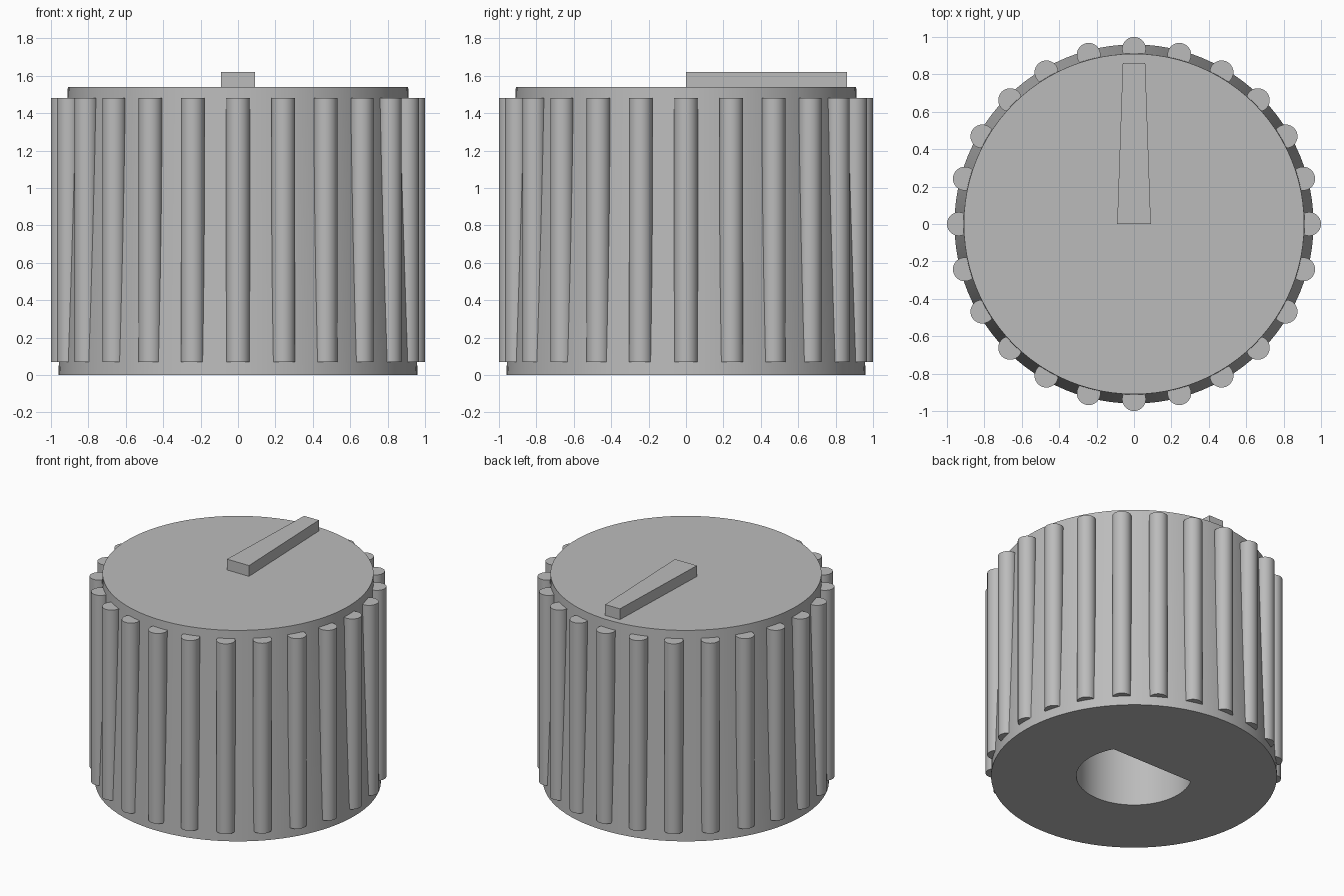
import bpy, bmesh
from math import pi, sin, cos, asin, radians

cube = bpy.data.objects.get("Cube")
if cube:
    bpy.data.objects.remove(cube, do_unlink=True)

BODY_H, R_BOTTOM, R_TOP = 1.54, 0.96, 0.91
RIB_COUNT, RIB_R, RIB_LOW, RIB_HIGH = 24, 0.0635, 0.07, 1.48
BORE_R, BORE_FLAT, BORE_DEPTH = 0.387, 0.19, 1.1

# Single grey plastic
grey = bpy.data.materials.new("grey_plastic")
grey.use_nodes = True
colour = (0.5, 0.5, 0.5, 1)
grey.diffuse_color = colour
grey.node_tree.nodes["Principled BSDF"].inputs["Base Color"].default_value = colour


def prism(name, outline, low, high, top_scale=1.0):
    """Solid between a flat outline at low and its scaled copy at high."""
    bm = bmesh.new()
    bottom = [bm.verts.new((x, y, low)) for x, y in outline]
    top = [bm.verts.new((x * top_scale, y * top_scale, high)) for x, y in outline]
    bm.faces.new(bottom[::-1])
    bm.faces.new(top)
    n = len(outline)
    for i in range(n):
        j = (i + 1) % n
        bm.faces.new((bottom[i], bottom[j], top[j], top[i]))
    mesh = bpy.data.meshes.new(name)
    bm.to_mesh(mesh)
    bm.free()
    mesh.materials.append(grey)
    obj = bpy.data.objects.new(name, mesh)
    bpy.context.collection.objects.link(obj)
    return obj


def arc(radius, start, end, steps):
    angles = [start + (end - start) * i / steps for i in range(steps + 1)]
    return [(radius * cos(a), radius * sin(a)) for a in angles]


def activate(obj):
    bpy.ops.object.select_all(action='DESELECT')
    obj.select_set(True)
    bpy.context.view_layer.objects.active = obj


def smooth(obj):
    activate(obj)
    bpy.ops.object.shade_smooth_by_angle(angle=radians(35))


# Tapered body with a D-shaped shaft bore in the underside
body = prism("knob_body", arc(R_BOTTOM, 0, 2 * pi, 96)[:-1], 0, BODY_H, R_TOP / R_BOTTOM)
flat_angle = asin(BORE_FLAT / BORE_R)
cutter = prism("bore_cutter", arc(BORE_R, pi - flat_angle, 2 * pi + flat_angle, 48),
               -0.1, BORE_DEPTH)
cutter.hide_render = True
bore = body.modifiers.new("shaft_bore", 'BOOLEAN')
bore.operation = 'DIFFERENCE'
bore.solver = 'EXACT'
bore.object = cutter
activate(body)
bpy.ops.object.modifier_apply(modifier=bore.name)
bpy.data.objects.remove(cutter, do_unlink=True)
smooth(body)

# Upright round grip ribs, sharing one mesh
first = prism("grip_rib", arc(RIB_R, 0, 2 * pi, 32)[:-1], RIB_LOW, RIB_HIGH)
smooth(first)
for i in range(RIB_COUNT):
    rib = first if i == 0 else first.copy()
    if i:
        bpy.context.collection.objects.link(rib)
    angle = 2 * pi * i / RIB_COUNT
    rib.location = ((1 - RIB_R) * cos(angle), (1 - RIB_R) * sin(angle), 0)

# Raised pointer, narrowing toward the back rim
prism("pointer", [(-0.09, 0), (0.09, 0), (0.06, 0.86), (-0.06, 0.86)], BODY_H - 0.01, 1.62)
